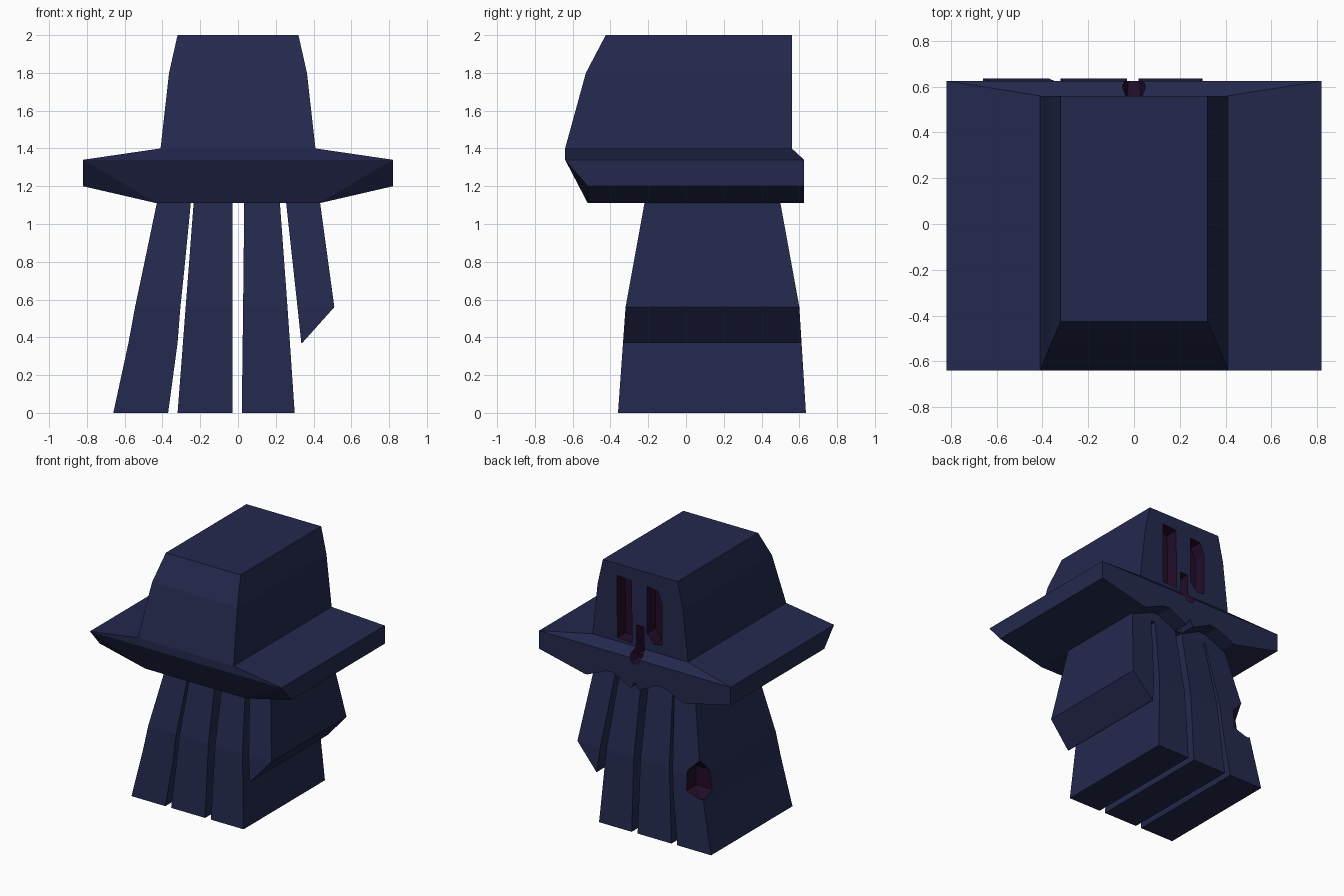
import bpy, bmesh

if "Cube" in bpy.data.objects:
    bpy.data.objects.remove(bpy.data.objects["Cube"])


def material(name, rgb):
    m = bpy.data.materials.new(name)
    m.diffuse_color = (*rgb, 1)
    m.use_nodes = True
    m.node_tree.nodes["Principled BSDF"].inputs["Base Color"].default_value = m.diffuse_color
    return m


NAVY = material("navy", (0.017, 0.022, 0.075))
PLUM = material("dark_plum", (0.016, 0.004, 0.022))


def finish(name, bm, mat):
    bmesh.ops.recalc_face_normals(bm, faces=bm.faces)
    me = bpy.data.meshes.new(name)
    bm.to_mesh(me)
    bm.free()
    me.materials.append(mat)
    ob = bpy.data.objects.new(name, me)
    bpy.context.collection.objects.link(ob)
    return ob


def hull(name, pts, mat=NAVY):
    bm = bmesh.new()
    for p in pts:
        bm.verts.new(p)
    bmesh.ops.convex_hull(bm, input=bm.verts[:])
    bmesh.ops.dissolve_limit(bm, angle_limit=0.01, verts=bm.verts[:], edges=bm.edges[:])
    return finish(name, bm, mat)


def prism(name, xz, y0, y1, mat=PLUM):
    return hull(name, [(x, y, z) for x, z in xz for y in (y0, y1)], mat)


def rect(z, half, y0, y1):
    return [(-half, y0, z), (half, y0, z), (half, y1, z), (-half, y1, z)]


def combine(target, other, operation):
    mod = target.modifiers.new(operation.lower(), 'BOOLEAN')
    mod.object = other
    mod.operation = operation
    mod.solver = 'EXACT'
    mod.material_mode = 'TRANSFER'
    bpy.context.view_layer.objects.active = target
    bpy.ops.object.modifier_apply(modifier=mod.name)
    bpy.data.objects.remove(other)


# Hood: wide brim joined with the tapering crown
hood = hull("hood", rect(1.11, .43, -.52, .625) + rect(1.2, .82, -.52, .625)
            + rect(1.34, .82, -.64, .625) + rect(1.4, .41, -.64, .56))
crown = hull("crown", rect(1.36, .41, -.64, .56) + rect(1.4, .41, -.64, .56)
             + rect(1.8, .365, -.53, .56) + rect(2.0, .32, -.425, .56))
combine(hood, crown, 'UNION')

# Scalloped lower edge at the back of the brim
scallop = [(.41, 1.11), (.43, 1.05), (.25, 1.18), (.19, 1.185), (.04, 1.11), (.04, 1.05)]
for s in (1, -1):
    combine(hood, prism("scallop", [(s * x, z) for x, z in scallop], .5, .75, NAVY), 'DIFFERENCE')
combine(hood, prism("chin_notch", [(-.035, 1.1), (.035, 1.1), (0, 1.16)], .5, .75, NAVY), 'DIFFERENCE')

# Two tall eye slots and the nose slot on the back of the crown
left_eye = [(.2, 1.91), (.075, 1.9), (.07, 1.42), (.195, 1.43)]
right_eye = [(-.06, 1.89), (-.15, 1.88), (-.185, 1.8), (-.185, 1.47), (-.12, 1.46), (-.06, 1.53)]
nose = [(.032, 1.57), (-.032, 1.57), (-.032, 1.34), (.032, 1.34)]
for name, shape in (("eye_l", left_eye), ("eye_r", right_eye), ("nose", nose)):
    combine(hood, prism(name, shape, .46, .6), 'DIFFERENCE')
notch = [(s * x, y, z) for s in (1, -1) for x, y, z in
         ((.03, .54, 1.32), (.03, .54, 1.43), (.02, .7, 1.29), (.085, .7, 1.43))]
combine(hood, hull("lip_notch", notch, PLUM), 'DIFFERENCE')


def depth(z):
    """Front and back y of the flaring skirt at a height."""
    if z > .56:
        t = (1.11 - z) / .55
        return -.22 - .10 * t, .5 + .10 * t
    t = (.56 - z) / .56
    return -.32 - .04 * t, .6 + .035 * t


def slab(name, rows):
    bm = bmesh.new()
    rings = []
    for z, x0, x1 in rows:
        f, b = depth(z)
        rings.append([bm.verts.new(p) for p in ((x0, f, z), (x1, f, z), (x1, b, z), (x0, b, z))])
    for a, b in zip(rings, rings[1:]):
        for i in range(4):
            j = (i + 1) % 4
            bm.faces.new((a[i], a[j], b[j], b[i]))
    bm.faces.new(rings[0])
    bm.faces.new(rings[-1])
    return finish(name, bm, NAVY)


# Skirt: four hanging slabs, the last one torn short
torn = slab("skirt_slab_1", [(1.11, -.43, -.25), (.75, -.505, -.285), (.56, -.545, -.305),
                             (.37, -.58, -.32), (0, -.66, -.37)])
slab("skirt_slab_2", [(1.11, -.235, -.028), (.56, -.277, -.03), (0, -.32, -.03)])
slab("skirt_slab_3", [(1.11, .033, .222), (.56, .027, .262), (0, .02, .3)])
slab("skirt_slab_4", [(1.11, .255, .435), (.56, .315, .51), (.37, .335, .34)])

# Chipped hole in the back outer corner of the first slab
x, y, z = -.55, .6, .54
chip = [(x + a, y + b, z + c) for a in (-.12, .12) for b in (-.11, .11) for c in (-.11, .04)]
chip += [(x, y, z + .16), (x, y, z - .15)]
combine(torn, hull("chip", chip, PLUM), 'DIFFERENCE')
